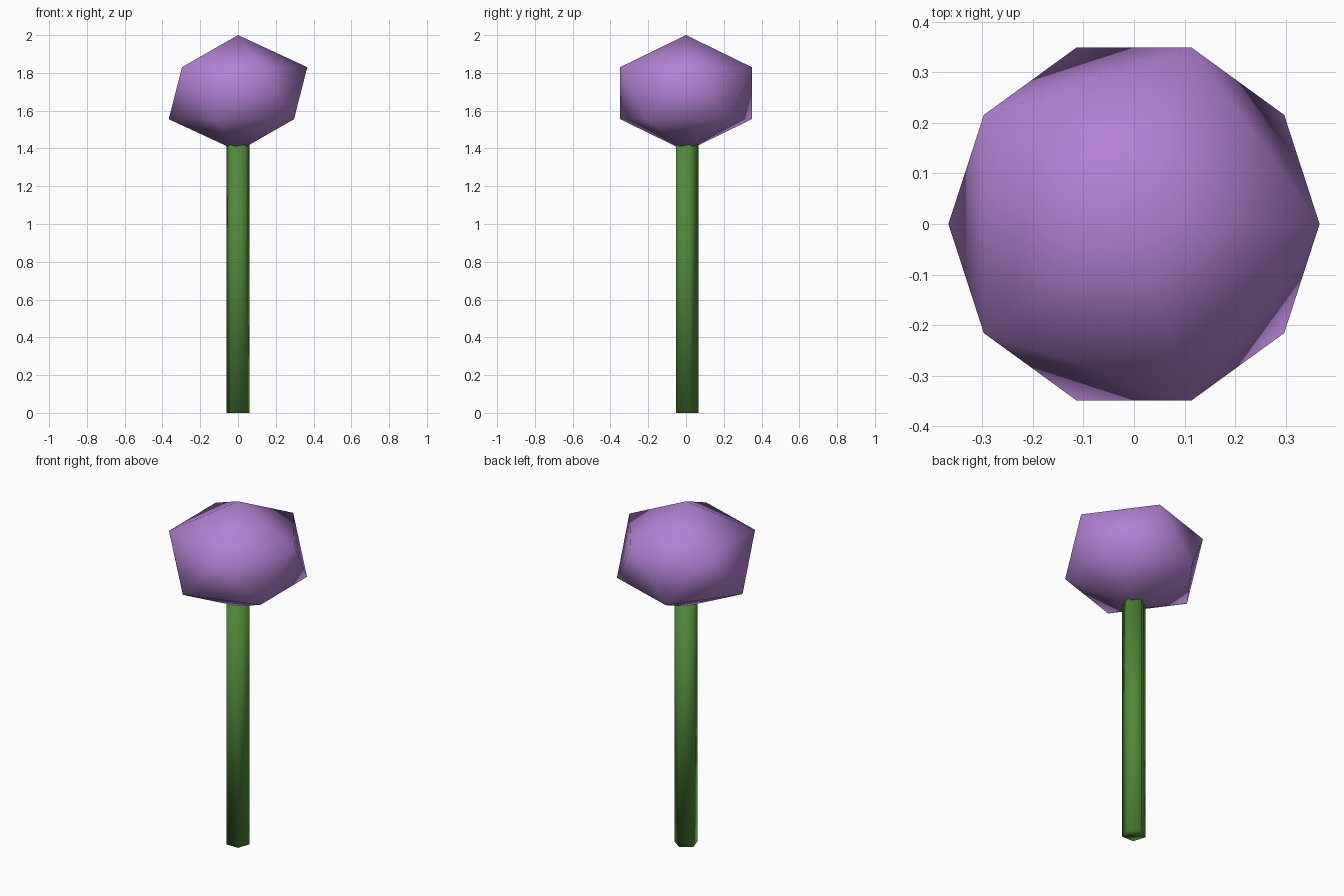
import bpy

if "Cube" in bpy.data.objects:
    bpy.data.objects.remove(bpy.data.objects["Cube"])


def finish(obj, name, color):
    """Name, colour and fully smooth-shade a part."""
    obj.name = name
    mat = bpy.data.materials.new(name + "_colour")
    mat.diffuse_color = color
    mat.use_nodes = True
    mat.node_tree.nodes["Principled BSDF"].inputs["Base Color"].default_value = mat.diffuse_color
    obj.data.materials.append(mat)
    for poly in obj.data.polygons:
        poly.use_smooth = True


# Stem: five-sided post, its top hidden inside the bloom
STEM_TOP = 1.45
bpy.ops.mesh.primitive_cylinder_add(vertices=5, radius=0.065, depth=STEM_TOP,
                                    location=(0, 0, STEM_TOP / 2))
finish(bpy.context.object, "stem", (0.08, 0.25, 0.04, 1))

# Bloom: flattened icosahedron
bpy.ops.mesh.primitive_ico_sphere_add(subdivisions=1, radius=0.41,
                                      location=(0, 0, 1.6925), scale=(1, 1, 0.75))
finish(bpy.context.object, "bloom", (0.45, 0.22, 0.65, 1))
